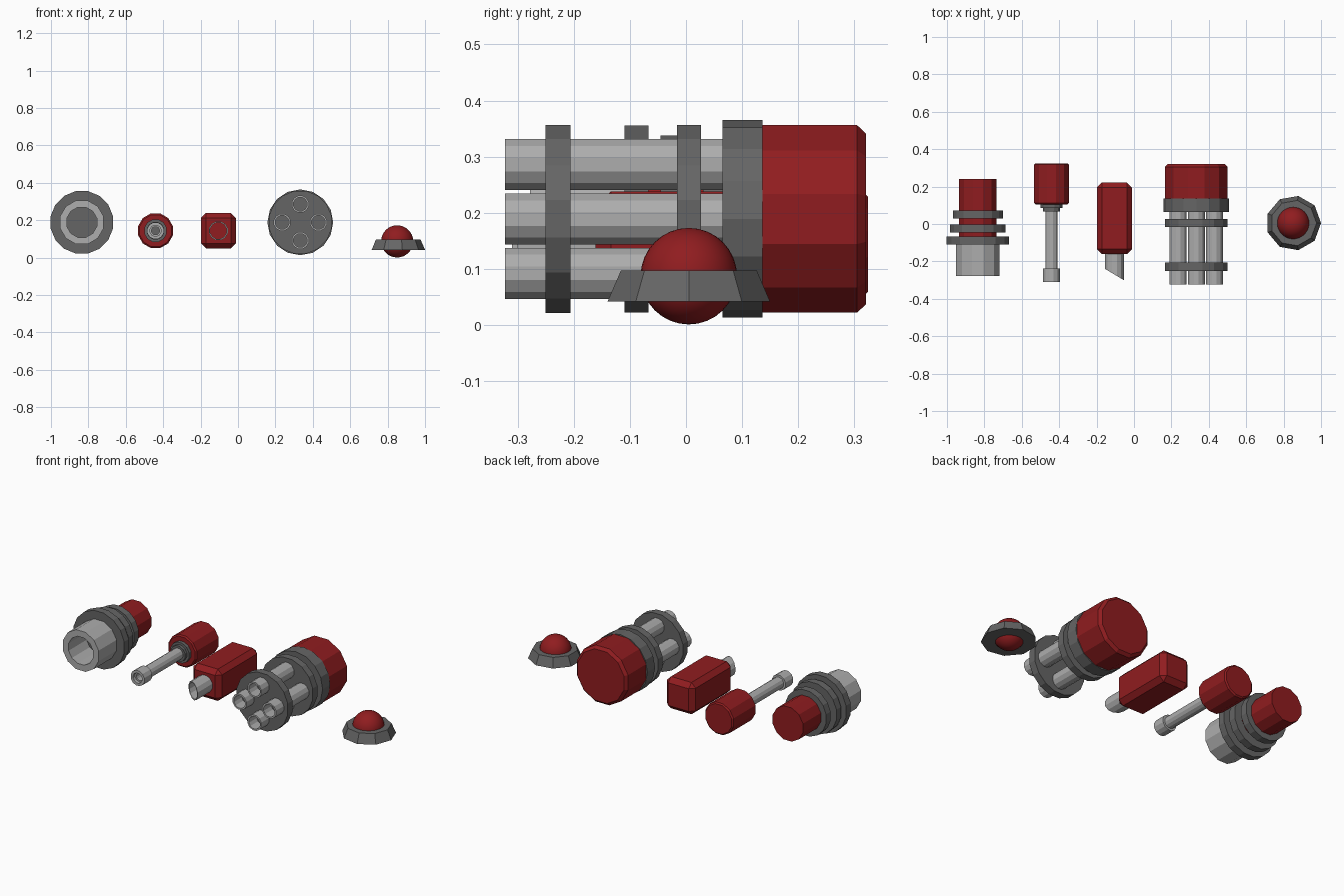
import bpy, bmesh
from math import pi, sin, cos

if "Cube" in bpy.data.objects:
    bpy.data.objects.remove(bpy.data.objects["Cube"])


def material(name, rgb):
    m = bpy.data.materials.new(name)
    m.diffuse_color = (*rgb, 1)
    m.use_nodes = True
    m.node_tree.nodes["Principled BSDF"].inputs["Base Color"].default_value = m.diffuse_color
    return m


RED = material("red_paint", (0.28, 0.012, 0.014))
DARK = material("dark_metal", (0.13, 0.13, 0.13))
LIGHT = material("light_metal", (0.42, 0.42, 0.42))


def finish(name, bm, mat, loc, smooth=False):
    bmesh.ops.recalc_face_normals(bm, faces=bm.faces)
    for f in bm.faces:
        f.smooth = smooth
    me = bpy.data.meshes.new(name)
    bm.to_mesh(me)
    bm.free()
    me.materials.append(mat)
    ob = bpy.data.objects.new(name, me)
    ob.location = loc
    bpy.context.collection.objects.link(ob)
    return ob


def lathe(name, profile, mat, x, z, sides=12, tube=False, half_turn=True, slant=0):
    """Revolve (y, radius) points about the y axis; tube closes the profile on itself."""
    bm = bmesh.new()
    front = min(p[0] for p in profile)
    off = pi / sides if half_turn else 0
    rings = []
    for y, r in profile:
        ring = []
        for i in range(sides):
            a = 2 * pi * i / sides + off
            dx = r * cos(a)
            ring.append(bm.verts.new((dx, y - (slant * dx if y == front else 0), r * sin(a))))
        rings.append(ring)
    pairs = list(zip(rings, rings[1:]))
    if tube:
        pairs.append((rings[-1], rings[0]))
    else:
        bm.faces.new(rings[0])
        bm.faces.new(rings[-1])
    for p, q in pairs:
        for i in range(sides):
            j = (i + 1) % sides
            bm.faces.new((p[i], p[j], q[j], q[i]))
    return finish(name, bm, mat, (x, 0, z))


def pipe(name, y0, y1, r, inner, mat, x, z, **kw):
    return lathe(name, [(y0, inner), (y0, r), (y1, r), (y1, inner)], mat, x, z, tube=True, **kw)


def disc(name, y0, y1, r, mat, x, z, **kw):
    return lathe(name, [(y0, r), (y1, r)], mat, x, z, **kw)


# Wide cannon with stepped cooling discs
X, Z = -0.835, 0.189
disc("cannon_body", -0.09, 0.24, 0.103, RED, X, Z)
for i, (y, r) in enumerate([(0.030, 0.136), (-0.045, 0.152), (-0.110, 0.170)]):
    disc(f"cannon_disc_{i}", y, y + 0.043, r, DARK, X, Z, sides=16)
pipe("cannon_muzzle", -0.278, -0.09, 0.121, 0.083, LIGHT, X, Z)

# Slim long-barrelled gun
X, Z = -0.441, 0.144
lathe("slim_body", [(0.105, 0.088), (0.112, 0.096), (0.317, 0.096), (0.324, 0.088)], RED, X, Z)
disc("slim_collar", 0.085, 0.11, 0.062, DARK, X, Z)
disc("slim_neck", 0.068, 0.09, 0.048, DARK, X, Z)
pipe("slim_barrel", -0.29, 0.075, 0.034, 0.022, LIGHT, X, Z)
pipe("slim_tip", -0.31, -0.237, 0.046, 0.03, LIGHT, X, Z)

# Chamfered box gun with a slanted nozzle
X, Z = -0.105, 0.144
bm = bmesh.new()
bmesh.ops.create_cube(bm, size=1)
bmesh.ops.scale(bm, vec=(0.188, 0.382, 0.188), verts=bm.verts)
bmesh.ops.bevel(bm, geom=bm.edges[:], offset=0.027, segments=1, affect='EDGES')
finish("box_body", bm, RED, (X, 0.03, Z))
pipe("box_nozzle", -0.27, -0.14, 0.052, 0.045, LIGHT, X, Z, slant=0.6)

# Rotary gun with four barrels
X, Z = 0.333, 0.189
lathe("rotary_body", [(0.12, 0.173), (0.305, 0.173), (0.321, 0.157)], RED, X, Z)
disc("rotary_collar", 0.065, 0.136, 0.176, DARK, X, Z, sides=16, half_turn=False)
disc("rotary_rear_disc", -0.016, 0.027, 0.171, DARK, X, Z, sides=16)
disc("rotary_front_disc", -0.25, -0.206, 0.171, DARK, X, Z, sides=16)
for i in range(4):
    a = i * pi / 2
    pipe(f"rotary_barrel_{i}", -0.323, 0.08, 0.047, 0.037, LIGHT,
         X + 0.097 * cos(a), Z + 0.097 * sin(a))

# Dome sensor: ball seated in a nine-sided tapered ring
X, Y = 0.853, 0.005
bm = bmesh.new()
bmesh.ops.create_cone(bm, cap_ends=True, segments=9, radius1=0.147, radius2=0.123, depth=0.055)
# put one corner on +x
vmax = max(bm.verts, key=lambda v: v.co.x if abs(v.co.y) < 1e-4 else -1)
if vmax.co.x < 0 or abs(vmax.co.y) > 1e-4:
    from mathutils import Matrix
    bmesh.ops.rotate(bm, matrix=Matrix.Rotation(-pi / 2, 3, 'Z'), verts=bm.verts)
finish("sensor_ring", bm, DARK, (X, Y, 0.0695))
bm = bmesh.new()
bmesh.ops.create_uvsphere(bm, u_segments=32, v_segments=16, radius=0.086)
finish("sensor_ball", bm, RED, (X - 0.002, Y, 0.087), smooth=True)
